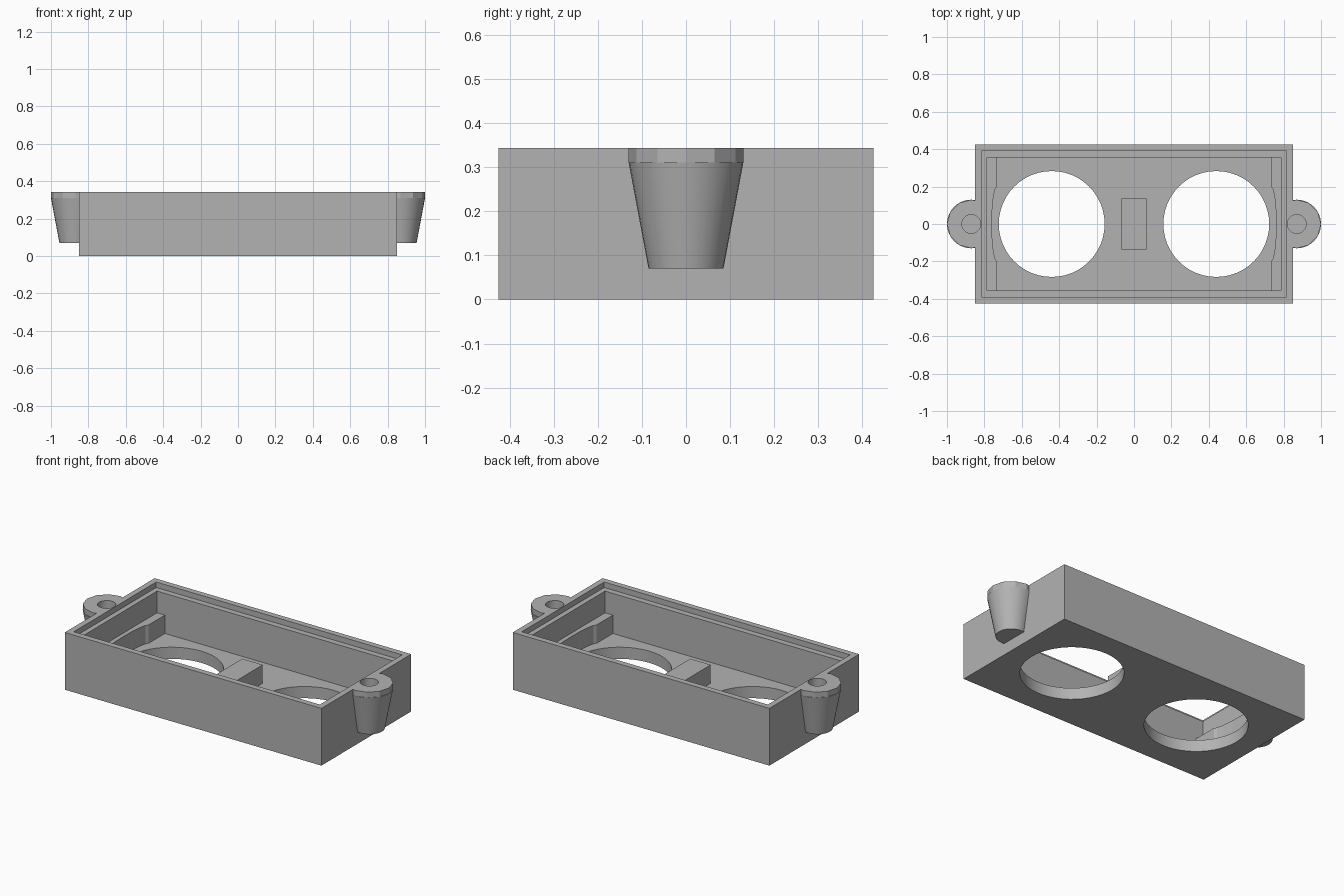
import bpy, bmesh
from math import cos, sin, pi
from mathutils import Matrix, Vector

default = bpy.data.objects.get("Cube")
if default:
    bpy.data.objects.remove(default, do_unlink=True)

HEIGHT, LEDGE, FLOOR, RAISED = 0.343, 0.31, 0.07, 0.18
HALF_X, HALF_Y = 0.85, 0.425

grey = bpy.data.materials.new("plain grey")
grey.use_nodes = True
colour = (0.45, 0.45, 0.45, 1)
grey.diffuse_color = colour
grey.node_tree.nodes["Principled BSDF"].inputs["Base Color"].default_value = colour


def finish(name, bm):
    bmesh.ops.recalc_face_normals(bm, faces=bm.faces)
    mesh = bpy.data.meshes.new(name)
    bm.to_mesh(mesh)
    bm.free()
    mesh.materials.append(grey)
    obj = bpy.data.objects.new(name, mesh)
    bpy.context.collection.objects.link(obj)
    return obj


def box(name, hx, hy, z0, z1):
    bm = bmesh.new()
    bmesh.ops.create_cube(bm, size=1)
    bmesh.ops.scale(bm, vec=(2 * hx, 2 * hy, z1 - z0), verts=bm.verts)
    bmesh.ops.translate(bm, vec=(0, 0, (z0 + z1) / 2), verts=bm.verts)
    return finish(name, bm)


def cone(name, x, r0, r1, z0, z1, sides):
    bm = bmesh.new()
    place = Matrix.Translation((x, 0, (z0 + z1) / 2))
    bmesh.ops.create_cone(bm, cap_ends=True, segments=sides, radius1=r0,
                          radius2=r1, depth=z1 - z0, matrix=place)
    return finish(name, bm)


def prism(name, outline, z0, z1):
    bm = bmesh.new()
    face = bm.faces.new([bm.verts.new((x, y, z0)) for x, y in outline])
    made = bmesh.ops.extrude_face_region(bm, geom=[face])["geom"]
    bmesh.ops.translate(bm, vec=(0, 0, z1 - z0),
                        verts=[v for v in made if isinstance(v, bmesh.types.BMVert)])
    return finish(name, bm)


def boolean(obj, operation, tools):
    # Apply each tool in turn to the object's mesh
    for tool in tools:
        mod = obj.modifiers.new(operation, "BOOLEAN")
        mod.operation, mod.solver, mod.object = operation, "EXACT", tool
        bpy.context.view_layer.update()
        result = obj.evaluated_get(bpy.context.evaluated_depsgraph_get())
        mesh = bpy.data.meshes.new_from_object(result)
        obj.modifiers.clear()
        obj.data = mesh


# Open tray with a stepped rim
tray = box("tray", HALF_X, HALF_Y, 0, HEIGHT)
inside = box("inside_cutter", 0.785, 0.355, FLOOR, 0.5)
step = box("rim_cutter", 0.815, 0.39, LEDGE, 0.5)
helpers = [inside, step]
boolean(tray, "DIFFERENCE", helpers)
outer = box("outer_cutter", HALF_X, 0.6, -0.2, 0.6)
helpers.append(outer)

for side, label in ((1, "left"), (-1, "right")):
    # Large round opening in the floor
    opening = cone("opening_cutter", side * 0.44, 0.283, 0.283, -0.1, 0.15, 48)

    # Tapered screw ear with a straight flange and a blind hole
    ear = cone("ear_" + label, side * 0.87, 0.085, 0.13, FLOOR, LEDGE, 32)
    flange = cone("ear_flange_" + label, side * 0.87, 0.13, 0.13, LEDGE, HEIGHT, 12)
    hole = cone("screw_hole_cutter", side * 0.87, 0.05, 0.05, 0.12, 0.5, 24)
    boolean(ear, "DIFFERENCE", [outer, hole])
    boolean(flange, "DIFFERENCE", [outer, hole])
    boolean(tray, "DIFFERENCE", [opening, hole])
    helpers += [opening, hole]
    for part in (ear, flange):
        bpy.ops.object.select_all(action="DESELECT")
        part.select_set(True)
        bpy.context.view_layer.objects.active = part
        bpy.ops.object.shade_smooth_by_angle(angle=pi / 9)

    # Raised end rib with a shallow hollow in its inner face
    hollow = [(side * (0.733 + 0.027 * cos(k * pi / 8)), 0.2 * sin(k * pi / 8))
              for k in range(-4, 5)]
    outline = [(side * 0.787, -0.356), (side * 0.733, -0.356), *hollow,
               (side * 0.733, 0.356), (side * 0.787, 0.356)]
    prism("end_rib_" + label, outline, FLOOR - 0.005, RAISED)

# Block between the openings
box("centre_block", 0.068, 0.137, FLOOR - 0.005, RAISED)

for helper in helpers:
    bpy.data.objects.remove(helper, do_unlink=True)

# Smooth the round walls of the tray
bpy.ops.object.select_all(action="DESELECT")
tray.select_set(True)
bpy.context.view_layer.objects.active = tray
bpy.ops.object.shade_smooth_by_angle(angle=pi / 9)
